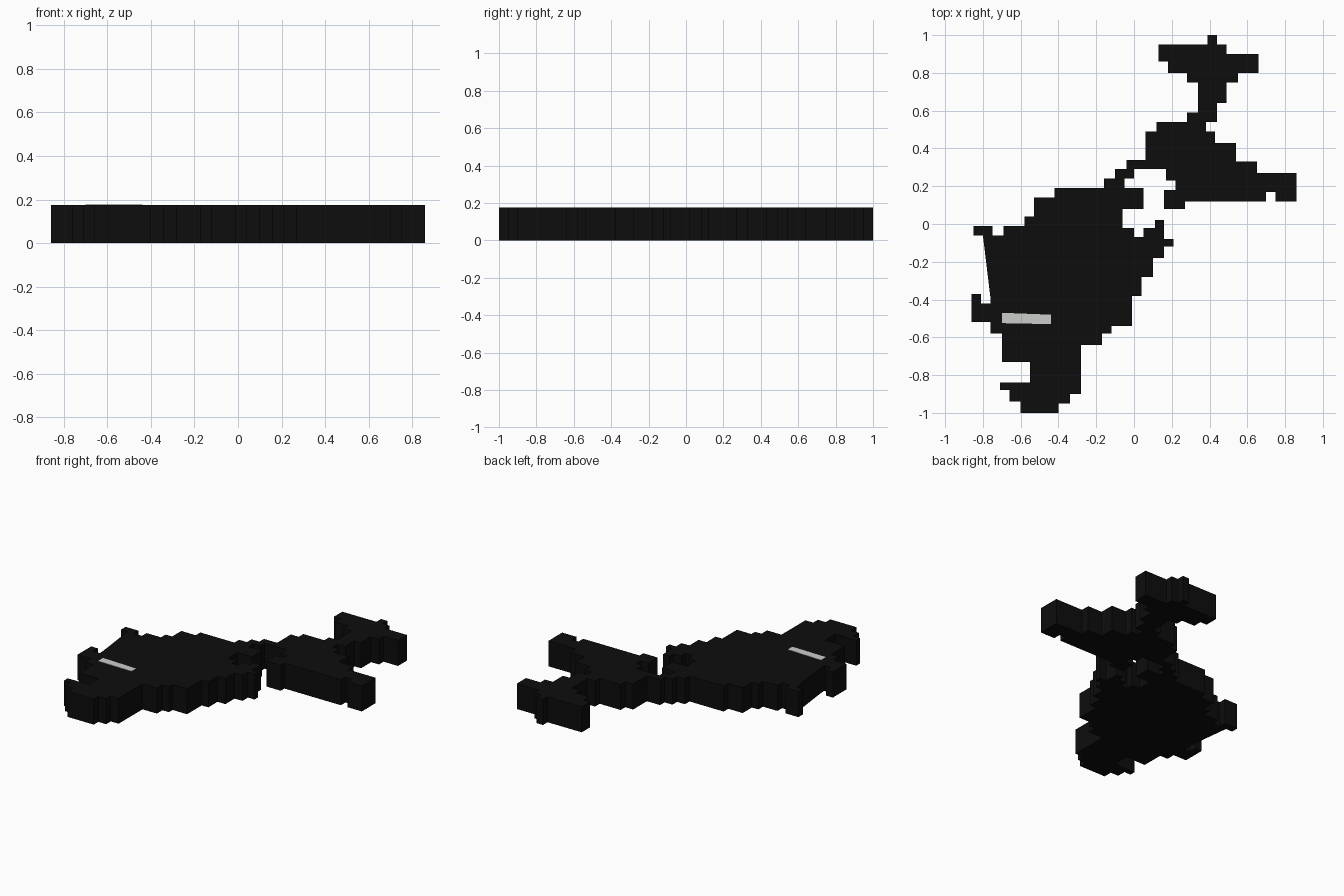
import bpy
import bmesh

cube = bpy.data.objects.get("Cube")
if cube:
    bpy.data.objects.remove(cube, do_unlink=True)

THICKNESS = 0.175
UNIT = 0.01  # outlines are given in hundredths


def make_material(name, colour):
    material = bpy.data.materials.new(name)
    material.use_nodes = True
    material.diffuse_color = colour
    material.node_tree.nodes["Principled BSDF"].inputs["Base Color"].default_value = colour
    return material


def stepped(values):
    """Turn alternating x and y values into a closed right-angled outline."""
    pairs = list(zip(values[::2], values[1::2]))
    corners = []
    for (x, y), (next_x, _) in zip(pairs, pairs[1:] + pairs[:1]):
        corners += [(x, y), (next_x, y)]
    return corners


def slab(name, corners, material, bottom=0.0, height=THICKNESS):
    """Extrude a flat outline straight up into a solid slab."""
    bm = bmesh.new()
    base = bm.faces.new([bm.verts.new((x * UNIT, y * UNIT, bottom)) for x, y in corners])
    extruded = bmesh.ops.extrude_face_region(bm, geom=[base], use_keep_orig=True)
    raised = [item for item in extruded["geom"] if isinstance(item, bmesh.types.BMVert)]
    bmesh.ops.translate(bm, verts=raised, vec=(0, 0, height))
    bmesh.ops.recalc_face_normals(bm, faces=bm.faces)
    mesh = bpy.data.meshes.new(name)
    bm.to_mesh(mesh)
    bm.free()
    mesh.materials.append(material)
    part = bpy.data.objects.new(name, mesh)
    bpy.context.collection.objects.link(part)
    return part


black = make_material("black", (0.004, 0.004, 0.004, 1))
pale_grey = make_material("pale grey", (0.6, 0.61, 0.59, 1))

# Tail fin with its narrow stem
slab("tail_fin", stepped([
    39, 100, 44, 95, 49, 90, 66, 80, 55, 75, 49, 64,
    44, 54, 28, 59, 34, 75, 28, 80, 18, 86, 13, 95,
]), black)

# Hind body with the long side fin and the thin link to the main body
slab("hind_body", stepped([
    12, 54, 38, 49, 43, 43, 54, 33, 65, 27, 86, 12, 75, 17, 70, 12,
    27, 8, 16, 18, 22, 23, 17, 29, 0, 24, -10, 29, -4, 34, 6, 49,
]), black)

# Main body with its small side spurs
slab("main_body", stepped([
    -16, 24, -5, 19, 5, 8, -6, -2, 0, -7, 5, -2, 11, 2, 16, -8,
    21, -12, 16, -18, 10, -28, 4, -38, -1, -54, -12, -58,
    -76, -52, -86, -37, -81, -42, -76, -6, -85, -1, -75, -6,
    -69, -1, -58, 4, -53, 14, -42, 19,
]), black)

# Sloping web between the two spurs on the right edge
slab("side_web", [(-76, -39), (-80, -6), (-76, -6)], black)

# Head and jaw at the front end
slab("head", stepped([
    -70, -58, -17, -64, -28, -90, -34, -95, -40, -100,
    -60, -94, -66, -88, -71, -84, -55, -73,
]), black)

# Thin pale eye stripe on the upper face
slab("eye_stripe", [(-70, -47), (-44, -48), (-44, -53), (-70, -52.5)],
     pale_grey, bottom=THICKNESS - 0.002, height=0.004)
